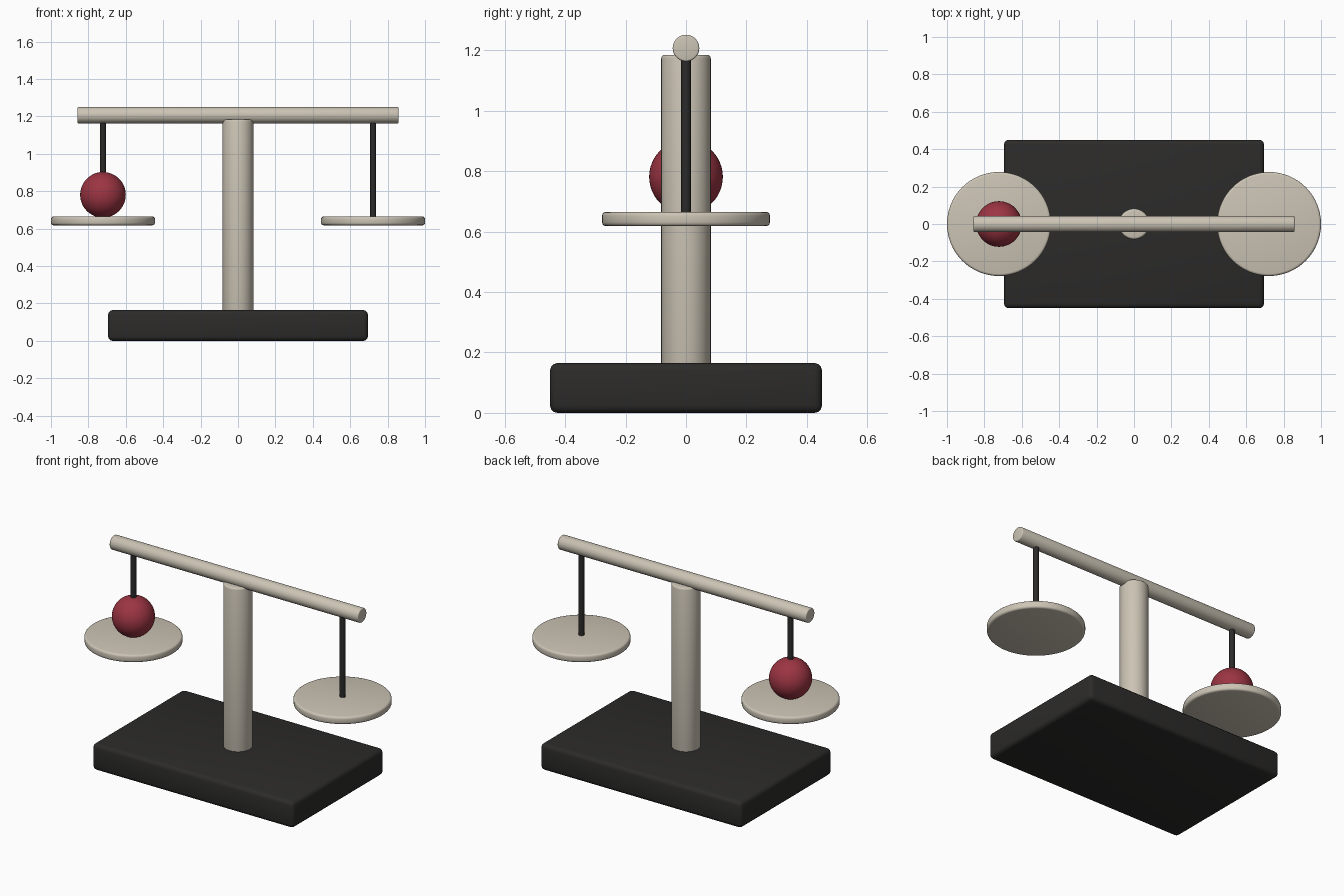
import bpy
from math import radians

if "Cube" in bpy.data.objects:
    bpy.data.objects.remove(bpy.data.objects["Cube"])


def material(name, rgb):
    m = bpy.data.materials.new(name)
    m.diffuse_color = (*rgb, 1)
    m.use_nodes = True
    m.node_tree.nodes["Principled BSDF"].inputs["Base Color"].default_value = m.diffuse_color
    return m


DARK = material("dark", (0.025, 0.024, 0.023))
PALE = material("pale", (0.60, 0.55, 0.46))
RED = material("red", (0.33, 0.035, 0.055))


def finish(name, mat, bevel=0, segments=3):
    ob = bpy.context.object
    ob.name = name
    ob.data.materials.append(mat)
    bpy.ops.object.transform_apply(location=False, rotation=True, scale=True)
    if bevel:
        mod = ob.modifiers.new("bevel", "BEVEL")
        mod.width = bevel
        mod.segments = segments
        mod.limit_method = "ANGLE"
        mod.angle_limit = radians(40)
        bpy.ops.object.modifier_apply(modifier=mod.name)
    bpy.ops.object.shade_smooth_by_angle(angle=radians(35))
    return ob


def rod(name, mat, x, z0, z1, radius, bevel=0, sides=48):
    bpy.ops.mesh.primitive_cylinder_add(
        vertices=sides, radius=radius, depth=z1 - z0, location=(x, 0, (z0 + z1) / 2))
    return finish(name, mat, bevel)


# Base slab
bpy.ops.mesh.primitive_cube_add(size=1, location=(0, 0, 0.0825))
bpy.context.object.scale = (1.39, 0.90, 0.165)
finish("base", DARK, 0.025)

# Central post
rod("post", PALE, 0, 0.12, 1.185, 0.082, 0.012)

# Horizontal beam
bpy.ops.mesh.primitive_cylinder_add(
    vertices=48, radius=0.044, depth=1.716, location=(0, 0, 1.207),
    rotation=(0, radians(90), 0))
finish("beam", PALE, 0.006)

# Hangers and pans on both sides
for side, sx in (("left", -1), ("right", 1)):
    rod(side + "_hanger", DARK, sx * 0.722, 0.65, 1.20, 0.016, sides=24)
    rod(side + "_pan", PALE, sx * 0.722, 0.618, 0.665, 0.278, 0.013, sides=64)

# Ball resting on the left pan
bpy.ops.mesh.primitive_uv_sphere_add(
    segments=48, ring_count=24, radius=0.122, location=(-0.722, 0, 0.781))
finish("ball", RED)
